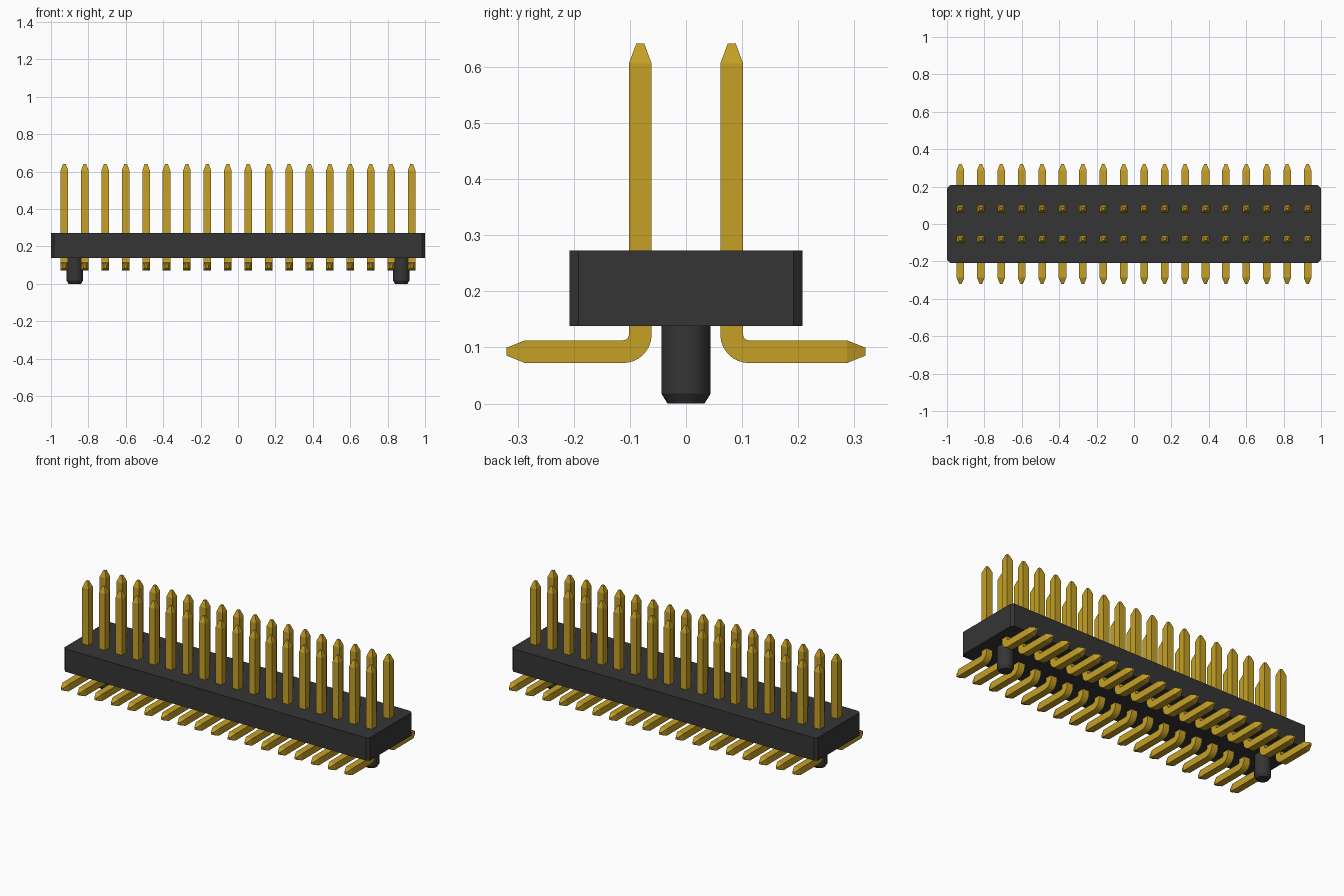
import bpy, bmesh, math

cube = bpy.data.objects.get("Cube")
if cube:
    bpy.data.objects.remove(cube, do_unlink=True)


def material(name, rgb):
    m = bpy.data.materials.new(name)
    m.use_nodes = True
    m.diffuse_color = (*rgb, 1)
    m.node_tree.nodes["Principled BSDF"].inputs["Base Color"].default_value = (*rgb, 1)
    return m


black = material("black plastic", (0.036, 0.036, 0.036))
gold = material("gold metal", (0.56, 0.35, 0.019))


def add_object(name, bm, mat):
    bmesh.ops.recalc_face_normals(bm, faces=bm.faces)
    mesh = bpy.data.meshes.new(name)
    bm.to_mesh(mesh)
    bm.free()
    mesh.materials.append(mat)
    ob = bpy.data.objects.new(name, mesh)
    bpy.context.collection.objects.link(ob)
    return ob


def loft(bm, rings):
    """Skin a list of vertex rings and cap both ends."""
    rings = [[bm.verts.new(p) for p in ring] for ring in rings]
    n = len(rings[0])
    for a, b in zip(rings, rings[1:]):
        for i in range(n):
            j = (i + 1) % n
            bm.faces.new((a[i], a[j], b[j], b[i]))
    bm.faces.new(rings[0])
    bm.faces.new(rings[-1])


# Housing: a bar with chamfered upright corners
X, Y, C = 1.0, 0.208, 0.016
outline = [(X - C, -Y), (X, -Y + C), (X, Y - C), (X - C, Y),
           (-X + C, Y), (-X, Y - C), (-X, -Y + C), (-X + C, -Y)]
bm = bmesh.new()
loft(bm, [[(x, y, z) for x, y in outline] for z in (0.138, 0.273)])
add_object("housing", bm, black)

# Locating pegs with a chamfered lower end
for side, sx in (("left", 1), ("right", -1)):
    bm = bmesh.new()
    loft(bm, [[(sx * 0.873 + r * math.cos(a), r * math.sin(a), z)
               for a in (math.tau * i / 32 for i in range(32))]
              for r, z in ((0.033, 0.0), (0.044, 0.018), (0.044, 0.15))])
    peg = add_object(side + "_peg", bm, black)
    bpy.ops.object.select_all(action="DESELECT")
    peg.select_set(True)
    bpy.context.view_layer.objects.active = peg
    bpy.ops.object.shade_smooth_by_angle(angle=math.radians(30))

# Pin path: centre y, z, direction angle of travel, half thickness
H, TIP, POST_Y, FOOT_Z = 0.0203, 0.007, 0.0815, 0.0925
BEND, COUNT, PITCH = 0.0305, 18, 0.1092
path = [(POST_Y, 0.642, -90, TIP), (POST_Y, 0.606, -90, H)]
for i in range(9):
    a = math.radians(180 + 90 * i / 8)
    path.append((POST_Y + BEND + BEND * math.cos(a),
                 FOOT_Z + BEND + BEND * math.sin(a), -90 + 90 * i / 8, H))
path += [(0.287, FOOT_Z, 0, H), (0.320, FOOT_Z, 0, TIP)]

# Two mirrored rows of bent square pins
for row, sy in (("back", 1), ("front", -1)):
    bm = bmesh.new()
    for k in range(COUNT):
        cx = (k - (COUNT - 1) / 2) * PITCH
        rings = []
        for y, z, angle, h in path:
            t = math.radians(angle)
            ny, nz = -math.sin(t), math.cos(t)
            rings.append([(cx + u * h, sy * (y + v * h * ny), z + v * h * nz)
                          for u, v in ((-1, -1), (1, -1), (1, 1), (-1, 1))])
        loft(bm, rings)
    pins = add_object(row + "_pin_row", bm, gold)
    bpy.ops.object.select_all(action="DESELECT")
    pins.select_set(True)
    bpy.context.view_layer.objects.active = pins
    bpy.ops.object.shade_smooth_by_angle(angle=math.radians(15))
